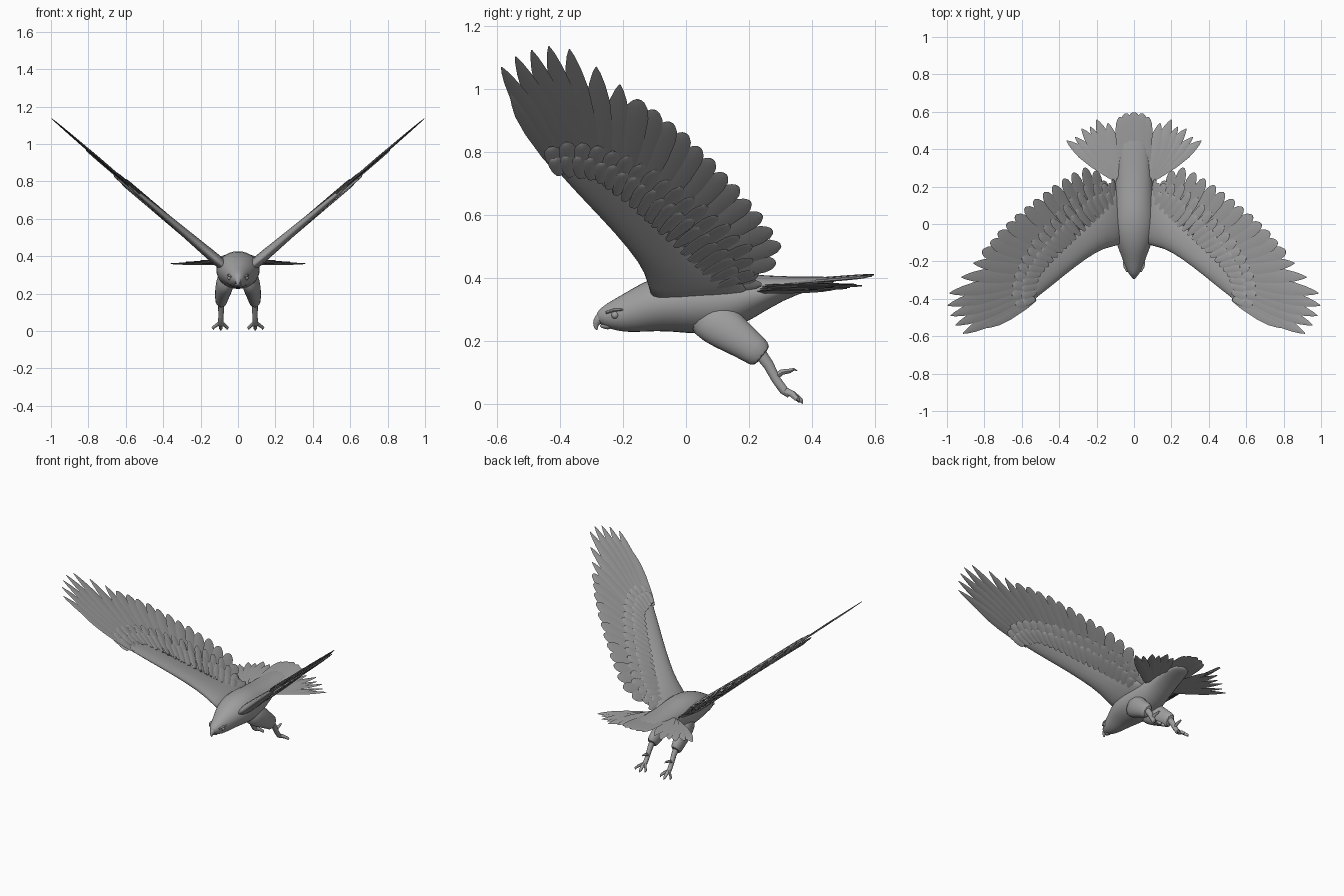
import bpy, bmesh, math
from mathutils import Vector

if "Cube" in bpy.data.objects:
    bpy.data.objects.remove(bpy.data.objects["Cube"])

plumage = bpy.data.materials.new("plumage_grey")
plumage.use_nodes = True
GREY = (0.35, 0.35, 0.35, 1)
plumage.diffuse_color = GREY
plumage.node_tree.nodes["Principled BSDF"].inputs["Base Color"].default_value = GREY


def finish(name, bm, mirror=True, subdiv=0, angle=45):
    """Turn a bmesh into a shaded object, mirrored across x if wanted."""
    bmesh.ops.recalc_face_normals(bm, faces=bm.faces)
    mesh = bpy.data.meshes.new(name)
    bm.to_mesh(mesh)
    bm.free()
    mesh.materials.append(plumage)
    obj = bpy.data.objects.new(name, mesh)
    bpy.context.collection.objects.link(obj)
    bpy.ops.object.select_all(action='DESELECT')
    obj.select_set(True)
    bpy.context.view_layer.objects.active = obj
    bpy.ops.object.shade_smooth_by_angle(angle=math.radians(angle))
    if mirror:
        obj.modifiers.new("mirror", 'MIRROR')
        obj.modifiers["mirror"].use_mirror_merge = False
    if subdiv:
        obj.modifiers.new("smooth", 'SUBSURF').levels = subdiv
        obj.modifiers["smooth"].render_levels = subdiv
    return obj


def skin(bm, rings):
    """Bridge a list of equal closed rings and cap both ends."""
    loops = [[bm.verts.new(p) for p in ring] for ring in rings]
    n = len(loops[0])
    for a, b in zip(loops, loops[1:]):
        for i in range(n):
            j = (i + 1) % n
            bm.faces.new((a[i], a[j], b[j], b[i]))
    bm.faces.new(loops[0][::-1])
    bm.faces.new(loops[-1])


def tube(bm, path, sides=10):
    """Skin ellipses (x, y, z, x radius, other radius) square to their path."""
    pts = [Vector(p[:3]) for p in path]
    rings = []
    for i, (p, c) in enumerate(zip(path, pts)):
        t = pts[min(i + 1, len(pts) - 1)] - pts[max(i - 1, 0)]
        n = Vector((1, 0, 0)).cross(t).normalized()
        angles = [math.tau * k / sides for k in range(sides)]
        rings.append([c + Vector((p[3] * math.cos(a), 0, 0)) + n * p[4] * math.sin(a)
                      for a in angles])
    skin(bm, rings)


POINTED = ((0, .35), (.2, .75), (.5, 1), (.72, .92), (.86, .62), (.95, .32), (1, .06))
ROUND = ((0, .4), (.25, .8), (.6, 1), (.82, .95), (.92, .75), (.98, .42), (1, .2))


def feather(bm, root, tip, normal, width, shape=ROUND, thick=.005, roll=.005):
    """One thin ridged vane from root to tip, rolled so neighbours overlap."""
    axis = tip - root
    side = axis.cross(normal).normalized()
    rings = []
    for t, w in shape:
        c = root + axis * t
        e = side * (w * width / 2) + normal * (roll * w)
        h = normal * (thick * (.3 + .7 * w))
        rings.append([c - e, c + h, c + e, c - h])
    skin(bm, rings)


def along(points, t):
    """Point at fraction t of a polyline's length."""
    pts = [Vector(p) for p in points]
    spans = [(b - a).length for a, b in zip(pts, pts[1:])]
    d = t * sum(spans)
    for a, b, s in zip(pts, pts[1:], spans):
        if d <= s:
            return a.lerp(b, d / s)
        d -= s
    return pts[-1]


# Wing plane: plan position plus height above the plane
WING_N = Vector((-.85, 0, 1)).normalized()


def wing(p, h=0):
    return Vector((p[0], p[1], .28 + .85 * p[0])) + WING_N * h


# Body: y, top, bottom, half width
body_rows = [(-.285, .288, .262, .012), (-.262, .312, .245, .033), (-.22, .335, .228, .052),
             (-.17, .36, .225, .069), (-.12, .39, .228, .09), (-.05, .42, .228, .115),
             (.03, .432, .22, .121), (.12, .427, .225, .113), (.2, .417, .27, .104),
             (.3, .408, .33, .09), (.4, .405, .365, .075), (.48, .406, .385, .05)]
bm = bmesh.new()
tube(bm, [(0, y, (a + b) / 2, w, (a - b) / 2) for y, a, b, w in body_rows], 16)
finish("body", bm, mirror=False, subdiv=1, angle=180)

# Hooked beak and lower jaw
bm = bmesh.new()
tube(bm, [(0, -.24, .283, .032, .03), (0, -.268, .277, .022, .023),
          (0, -.285, .262, .013, .014), (0, -.287, .247, .007, .008), (0, -.282, .234, .002, .002)])
tube(bm, [(0, -.235, .25, .028, .016), (0, -.26, .248, .016, .01), (0, -.274, .249, .005, .004)])
finish("beak", bm, mirror=False, subdiv=1, angle=180)

# Eyes with brows
bm = bmesh.new()
ret = bmesh.ops.create_uvsphere(bm, u_segments=12, v_segments=8, radius=.012)
bmesh.ops.translate(bm, verts=ret["verts"], vec=(.044, -.225, .283))
tube(bm, [(.037, -.255, .29, .005, .004), (.049, -.228, .299, .008, .005),
          (.055, -.2, .3, .004, .003)], 8)
finish("eyes", bm)

# Wing arms: leading point, trailing point, half thickness
arm_rows = [((.04, -.12), (.05, .22), .036), ((.12, -.125), (.13, .2), .036),
            ((.2, -.15), (.2, .05), .032), ((.32, -.235), (.32, -.05), .026),
            ((.43, -.325), (.43, -.16), .021), ((.525, -.4), (.535, -.26), .016),
            ((.59, -.445), (.6, -.34), .008)]
FOIL = ((0, 0), (.07, .6), (.3, 1), (.65, .7), (1, .2),
        (1, -.2), (.65, -.6), (.3, -.85), (.07, -.5))
bm = bmesh.new()
skin(bm, [[wing(Vector(a).lerp(Vector(b), s), h * t) for s, h in FOIL] for a, b, t in arm_rows])
finish("wing_arms", bm, subdiv=1, angle=180)

# Flight feathers: fingered primaries, then rounded secondaries
primary_tips = [(.82, -.555), (.92, -.585), (.96, -.54), (.985, -.49), (1, -.435), (.99, -.37),
                (.925, -.285), (.86, -.21)]
secondary_line = [(.81, -.15), (.7, -.02), (.6, .07), (.47, .175), (.35, .26), (.27, .3),
                  (.21, .29), (.17, .23)]
bm = bmesh.new()
count = len(primary_tips)
for i, tip in enumerate(primary_tips):
    root = along([(.53, -.4), (.47, -.24)], i / (count - 1))
    lift = .005 - .001 * i
    feather(bm, wing(root, lift), wing(tip, lift + .006), WING_N, .07 + .002 * i, POINTED)
for i in range(14):
    t = i / 13
    root = along([(.46, -.22), (.3, -.06), (.13, .07)], t)
    tip = along(secondary_line, t)
    feather(bm, wing(root, -.003), wing(tip, -.003 + .004 * (i % 2)), WING_N, .092 - .015 * t)
finish("flight_feathers", bm)

# Coverts: two overlapping rows on each face of the wing
arm_edge = [(.54, -.4), (.52, -.28), (.43, -.18), (.31, -.07), (.2, .03), (.12, .1)]
covert_edge = [(.64, -.43), (.66, -.35), (.62, -.22), (.55, -.1), (.47, .0), (.38, .1),
               (.26, .21), (.17, .21)]
bm = bmesh.new()
for face in (1, -1):
    for row, reach, n in ((0, 1, 18), (1, .62, 21)):
        for i in range(n):
            t = i / (n - 1)
            root, edge = along(arm_edge, t), along(covert_edge, t)
            tip = root.lerp(edge, reach + .04 * (i % 2))
            h = face * (.011 + .005 * row)
            feather(bm, wing(root, h), wing(tip, h * .9), WING_N, .056 - .008 * row,
                    thick=.006, roll=.004 * face)
finish("wing_coverts", bm)

# Shoulder feathers beside the back
bm = bmesh.new()
for i in range(4):
    x = .105 + .018 * i
    feather(bm, wing((x, .0), .012), wing((x + .01, .24 - .02 * i), .004), WING_N, .045)
finish("shoulder_feathers", bm)

# Tail: flat middle feathers and a splayed fan either side
UP = Vector((0, 0, 1))
bm = bmesh.new()
for x0, x, y, z, w in ((.0, .0, .597, .411, .09), (.035, .042, .59, .407, .08),
                       (.055, .074, .572, .403, .06)):
    feather(bm, Vector((x0, .2, z - .03)), Vector((x, y, z)), UP, w, roll=-.002)
finish("tail_middle", bm)

bm = bmesh.new()
for x, y, z, w in ((.36, .445, .36, .07), (.315, .465, .363, .06), (.28, .51, .368, .07),
                   (.235, .52, .371, .06), (.2, .558, .376, .075), (.14, .54, .38, .07)):
    feather(bm, Vector((.06, .22, z - .004)), Vector((x, y, z)), UP, w, POINTED, .006, .004)
finish("tail_fan", bm)

# Feathered thighs
bm = bmesh.new()
tube(bm, [(.055, .04, .305, .045, .075), (.068, .1, .258, .052, .078), (.08, .16, .214, .045, .062),
          (.088, .215, .175, .036, .05), (.09, .247, .148, .031, .047)], 12)
finish("thighs", bm, subdiv=1, angle=50)

# Shins
bm = bmesh.new()
tube(bm, [(.09, .225, .175, .02, .022), (.09, .262, .125, .016, .018), (.091, .285, .08, .014, .015),
          (.092, .31, .045, .015, .015), (.092, .33, .03, .014, .012)])
finish("shins", bm)

# Toes with claws: three trailing forward toes and one hind toe
bm = bmesh.new()
for x, y, z in ((.058, .352, .018), (.092, .362, .013), (.132, .352, .018)):
    mid = ((.092 + x) / 2, (.318 + y) / 2, (.042 + z) / 2 + .004)
    tube(bm, [(.092, .31, .045, .012, .011), (*mid, .011, .01), (x, y, z, .009, .009),
              (x, y + .006, z - .004, .005, .005), (x, y + .009, z - .012, .001, .001)], 8)
tube(bm, [(.091, .28, .085, .011, .011), (.088, .305, .102, .01, .009), (.086, .33, .106, .008, .007),
          (.086, .343, .111, .005, .004), (.086, .354, .106, .001, .001)], 8)
finish("toes", bm)
